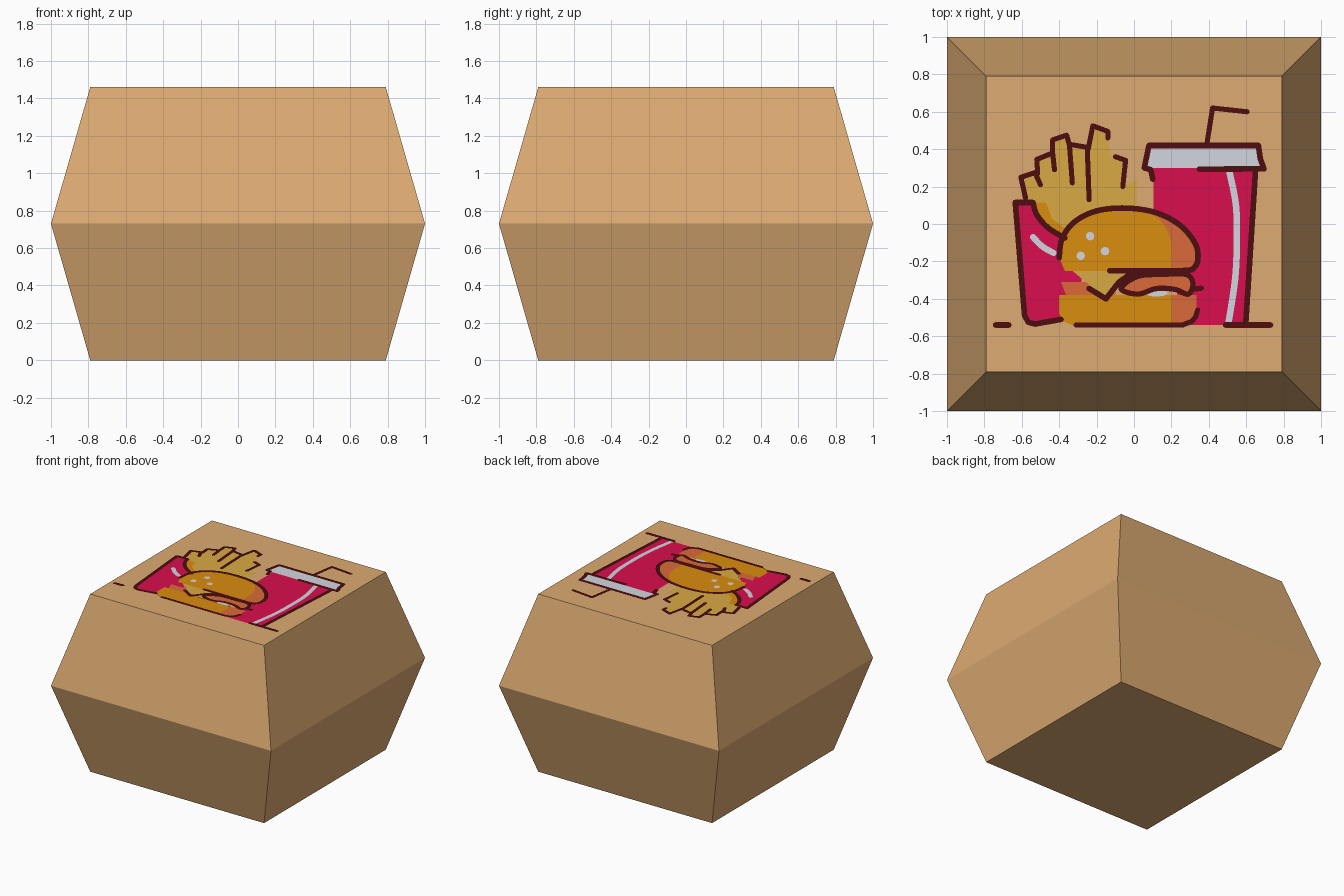
import bpy, bmesh, math
from mathutils import Vector, Matrix

if "Cube" in bpy.data.objects:
    bpy.data.objects.remove(bpy.data.objects["Cube"])


def material(name, r, g, b):
    lin = [((c / 255 + 0.055) / 1.055) ** 2.4 if c > 10 else c / 255 / 12.92 for c in (r, g, b)]
    m = bpy.data.materials.new(name)
    m.diffuse_color = (*lin, 1)
    m.use_nodes = True
    m.node_tree.nodes["Principled BSDF"].inputs["Base Color"].default_value = m.diffuse_color
    return m


CARD = material("cardboard", 220, 171, 113)
RED = material("crimson", 218, 14, 78)
DARK = material("dark_maroon", 78, 13, 14)
ORANGE = material("bun_orange", 218, 141, 13)
YELLOW = material("fries_yellow", 218, 170, 68)
SALMON = material("salmon", 218, 106, 56)
WHITE = material("pale_grey", 210, 214, 222)

HALF, END, SEAM, TOP = 1.0, 0.79, 0.73, 1.46


def finish(name, bm, mat):
    mesh = bpy.data.meshes.new(name)
    bm.to_mesh(mesh)
    bm.free()
    mesh.materials.append(mat)
    obj = bpy.data.objects.new(name, mesh)
    bpy.context.collection.objects.link(obj)
    return obj


# Box halves: four-sided tapered shells, open at the seam
def shell(name, z0, r0, r1):
    bm = bmesh.new()
    place = Matrix.Translation((0, 0, z0 + SEAM / 2)) @ Matrix.Rotation(math.pi / 4, 4, 'Z')
    k = math.sqrt(2)
    bmesh.ops.create_cone(bm, cap_ends=True, segments=4, radius1=r0 * k, radius2=r1 * k,
                          depth=SEAM, matrix=place)
    rim = [f for f in bm.faces if abs(f.calc_center_median().z - SEAM) < 0.01]
    bmesh.ops.delete(bm, geom=rim, context='FACES')
    finish(name, bm, CARD)


shell("box_base", 0, END, HALF)
shell("box_lid", SEAM, HALF, END)


# Painted picture helpers: thin flat layers just above the lid
def smooth(pts, closed=False, n=6):
    p = [Vector(q) for q in pts]
    p = [p[-1]] + p + p[:2] if closed else [p[0]] + p + [p[-1]]
    out = []
    for a, b, c, d in zip(p, p[1:], p[2:], p[3:]):
        for i in range(n):
            t = i / n
            out.append(0.5 * (2 * b + (c - a) * t + (2 * a - 5 * b + 4 * c - d) * t * t
                              + (3 * b - a - 3 * c + d) * t ** 3))
    return out if closed else out + [p[-2]]


def add_face(bm, pts, layer):
    f = bm.faces.new([bm.verts.new((x, y, TOP + 0.001 * layer)) for x, y in pts])
    f.normal_update()
    if f.normal.z < 0:
        f.normal_flip()


def fill(name, pts, mat, layer):
    bm = bmesh.new()
    add_face(bm, pts, layer)
    bmesh.ops.triangulate(bm, faces=bm.faces[:])
    finish(name, bm, mat)


def disc(x, y, r, n=12, sy=1):
    return [(x + r * math.cos(2 * math.pi * i / n), y + sy * r * math.sin(2 * math.pi * i / n))
            for i in range(n)]


def strokes(name, lines, mat=DARK, width=0.03, layer=7):
    bm = bmesh.new()
    for line in lines:
        pts = [Vector(q) for q in line]
        for p in pts:
            add_face(bm, disc(p.x, p.y, width / 2), layer)
        for a, b in zip(pts, pts[1:]):
            if (b - a).length > 1e-5:
                d = (b - a).normalized() * width / 2
                s = Vector((-d.y, d.x))
                add_face(bm, [a - s, b - s, b + s, a + s], layer)
    finish(name, bm, mat)


# Fries and their carton
fill("fries", [(-.58, .1), (-.6, .25), (-.52, .27), (-.52, .35), (-.43, .38), (-.43, .46),
               (-.35, .48), (-.33, .41), (-.24, .4), (-.22, .52), (-.15, .5), (-.12, .36),
               (-.05, .34), (-.055, .2), (.015, .24), (.015, .05), (-.2, .0), (-.38, -.08)], YELLOW, 1)
lip = smooth([(-.54, .115), (-.52, .05), (-.46, -.02), (-.37, -.075)])
fill("fries_shade", [(-.54, .115), (-.47, .115), (-.44, .03), (-.36, -.03), (-.37, -.08),
                     (-.46, -.03), (-.52, .03)], ORANGE, 2)
fill("fries_carton", [(-.635, .115)] + lip + [(-.28, -.2), (-.28, -.33), (-.38, -.4), (-.39, -.51),
                      (-.54, -.54), (-.585, -.5)], RED, 3)
strokes("carton_outline", [
    [(-.39, -.51), (-.53, -.535), (-.565, -.525), (-.585, -.49), (-.635, .115)] + lip])
strokes("carton_highlight", [smooth([(-.54, -.07), (-.49, -.12), (-.43, -.155)])], WHITE, .033, 4)
strokes("fries_outline", [
    [(-.58, .14), (-.605, .25), (-.53, .275), (-.50, .21)],
    [(-.515, .27), (-.52, .345), (-.435, .38), (-.425, .29)],
    [(-.435, .38), (-.435, .45), (-.36, .475), (-.345, .42), (-.33, .22)],
    [(-.34, .425), (-.25, .41), (-.24, .13)],
    [(-.245, .4), (-.22, .525), (-.14, .495), (-.14, .46)],
    [(-.10, .36), (-.045, .34), (-.06, .20)]], width=.027)

# Drink cup, lid and straw
fill("cup", [(.105, .3), (.65, .3), (.597, -.54), (.25, -.54), (.2, -.1), (.105, .05)], RED, 1)
fill("cup_lid", [(.08, .42), (.665, .42), (.69, .3), (.06, .3)], WHITE, 3)
strokes("cup_stripe", [smooth([(.51, .28), (.545, .1), (.55, -.1), (.54, -.3), (.505, -.53)])],
        WHITE, .035, 3)
strokes("cup_outline", [
    [(.1, .24), (.09, .29), (.055, .3), (.08, .42), (.665, .42), (.675, .35), (.695, .295), (.35, .293)],
    [(.65, .29), (.597, -.54)], [(.49, -.54), (.73, -.54)], [(-.74, -.54), (-.67, -.54)]])
strokes("straw", [[(.39, .43), (.42, .62), (.605, .6)]], width=.027)

# Burger: top bun with shaded side and seeds
dome = smooth([(-.4, -.18), (-.385, -.08), (-.32, .01), (-.2, .07), (-.04, .085), (.12, .06),
               (.25, -.01), (.33, -.11), (.34, -.2), (.31, -.245)])
fill("top_bun_shade", dome + [(.25, -.25), (-.37, -.25)], SALMON, 4)
fill("top_bun", [p for p in dome if p[0] < .03]
     + smooth([(.04, .08), (.14, .02), (.195, -.08), (.2, -.2), (.2, -.25)])
     + [(-.37, -.25)], ORANGE, 5)
strokes("top_bun_outline", [dome + [(.25, -.25), (-.13, -.25)]])
for i, (x, y) in enumerate([(-.235, -.065), (-.285, -.17), (-.155, -.145)]):
    fill(f"seed_{i + 1}", disc(x, y, .023), WHITE, 6)

# Burger: cheese and fillings
fill("filling_left", [(-.39, -.31), (-.1, -.31), (-.1, -.39), (-.36, -.39)], SALMON, 4)
fill("cheese", [(-.33, -.25), (.02, -.25), (-.06, -.3), (-.15, -.4)], YELLOW, 5)
strokes("cheese_outline", [[(-.24, -.345), (-.15, -.4), (-.08, -.31), (-.03, -.275), (.02, -.265)]])
patty = smooth([(-.07, -.345), (.02, -.28), (.15, -.27), (.28, -.27), (.315, -.32), (.29, -.375),
                (.22, -.35), (.12, -.345), (.02, -.375)], closed=True)
fill("patty", patty, SALMON, 5)
strokes("patty_outline", [patty + patty[:1], [(.31, -.35), (.36, -.343)]], width=.028)
fill("sauce", disc(.12, -.37, .06, sy=.3), WHITE, 6)

# Burger: bottom bun
fill("bottom_bun_shade", [(.15, -.38), (.335, -.38), (.335, -.47), (.31, -.52), (.27, -.54),
                          (.15, -.54)], SALMON, 4)
fill("bottom_bun", [(-.4, -.38), (.2, -.38), (.2, -.54), (-.33, -.54), (-.38, -.52), (-.4, -.48)],
     ORANGE, 5)
strokes("bottom_bun_outline", [[(-.31, -.54), (.26, -.54), (.31, -.52), (.33, -.495), (.34, -.46)]],
        width=.027)
